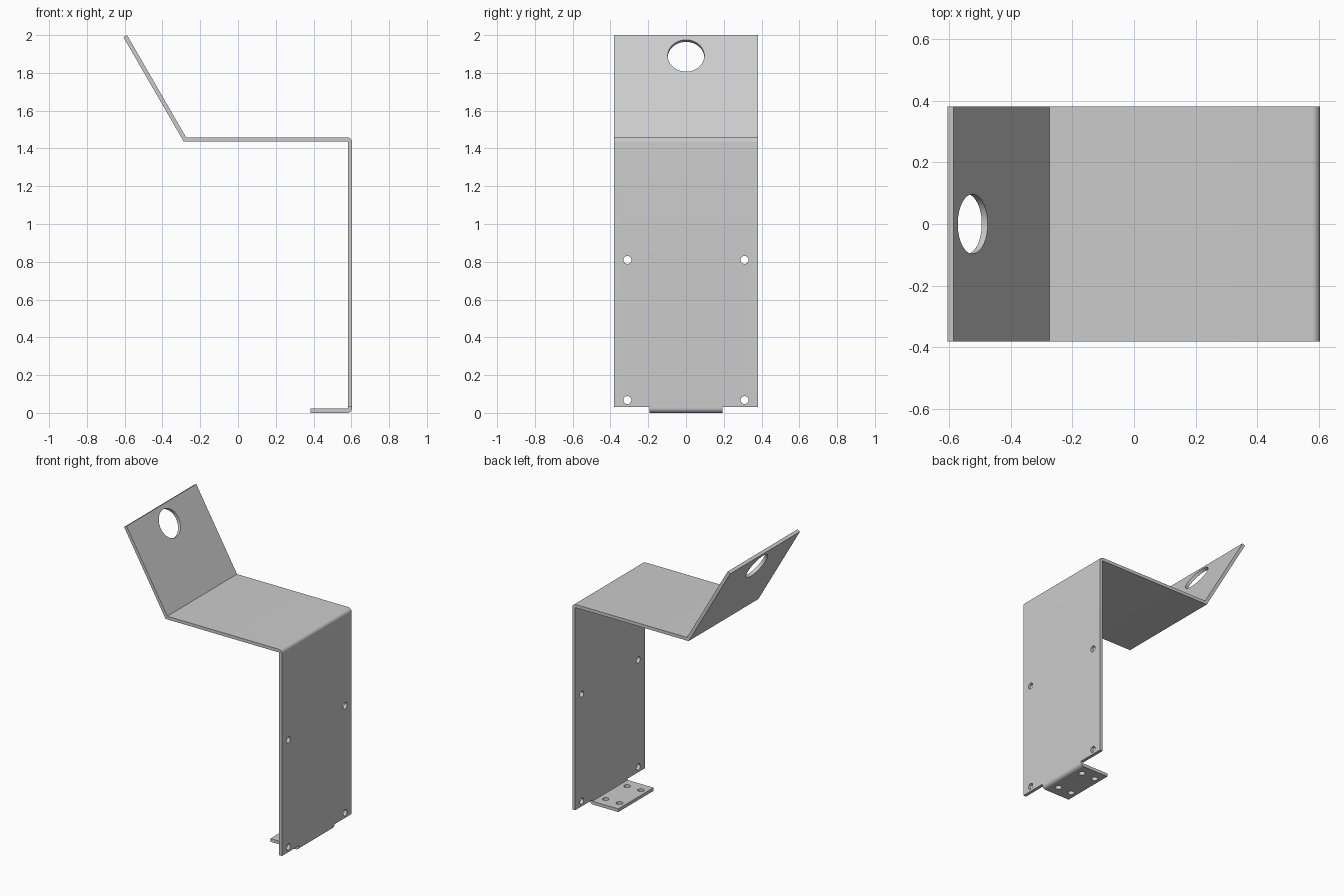
import bpy, bmesh, math
from mathutils import Vector

cube = bpy.data.objects.get("Cube")
if cube:
    bpy.data.objects.remove(cube, do_unlink=True)

steel = bpy.data.materials.new("grey_steel")
steel.use_nodes = True
GREY = (0.6, 0.6, 0.6, 1)
steel.diffuse_color = GREY
steel.node_tree.nodes["Principled BSDF"].inputs["Base Color"].default_value = GREY

# Sheet dimensions
T = 0.022            # sheet thickness
R_OUT = 0.026        # outer bend radius
R_IN = R_OUT - T
X_OUT = 0.604        # outer face of the upright
Z_TOP = 1.459        # top of the shelf
Z_LOW = 0.032        # lower edge of the upright


def arc(cx, cz, r, a0, a1, steps=8):
    """Points of an arc in the xz plane, angles in degrees."""
    angles = [math.radians(a0 + (a1 - a0) * i / steps) for i in range(steps + 1)]
    return [(cx + r * math.cos(a), cz + r * math.sin(a)) for a in angles]


def sheet(name, outline, half_width):
    """Extrude an xz outline across y."""
    bm = bmesh.new()
    face = bm.faces.new([bm.verts.new((x, -half_width, z)) for x, z in outline])
    grown = bmesh.ops.extrude_face_region(bm, geom=[face])["geom"]
    verts = [v for v in grown if isinstance(v, bmesh.types.BMVert)]
    bmesh.ops.translate(bm, verts=verts, vec=(0, 2 * half_width, 0))
    bmesh.ops.recalc_face_normals(bm, faces=bm.faces)
    mesh = bpy.data.meshes.new(name)
    bm.to_mesh(mesh)
    bm.free()
    mesh.materials.append(steel)
    obj = bpy.data.objects.new(name, mesh)
    bpy.context.collection.objects.link(obj)
    return obj


def drill(obj, center, axis, radius, segments=32):
    """Cut a round hole through the sheet along an axis."""
    turn = Vector(axis).to_track_quat("Z", "Y").to_euler()
    bpy.ops.mesh.primitive_cylinder_add(vertices=segments, radius=radius, depth=0.1,
                                        location=center, rotation=turn)
    cutter = bpy.context.object
    cutter.hide_render = True
    cutter.data.materials.append(steel)
    mod = obj.modifiers.new("hole", "BOOLEAN")
    mod.operation = "DIFFERENCE"
    mod.solver = "EXACT"
    mod.object = cutter
    bpy.context.view_layer.objects.active = obj
    bpy.ops.object.modifier_apply(modifier=mod.name)
    bpy.data.objects.remove(cutter, do_unlink=True)


def finish(obj):
    bpy.ops.object.select_all(action="DESELECT")
    obj.select_set(True)
    bpy.context.view_layer.objects.active = obj
    bpy.ops.object.shade_smooth_by_angle(angle=math.radians(30))


# Upright, shelf and sloped back in one folded sheet
bend_x, bend_z = X_OUT - R_OUT, Z_TOP - R_OUT
fold = Vector((-0.275, Z_TOP))
slope = Vector((-0.5, math.sqrt(0.75)))
outward = Vector((-math.sqrt(0.75), -0.5))
tip = fold + slope * ((2 - Z_TOP) / slope.y)
under_fold = fold + Vector((-T * math.tan(math.radians(30)), -T))
body_outline = ([(X_OUT, Z_LOW)] + arc(bend_x, bend_z, R_OUT, 0, 90)
                + [tuple(fold), tuple(tip), tuple(tip + outward * T), tuple(under_fold)]
                + arc(bend_x, bend_z, R_IN, 90, 0, 4) + [(X_OUT - T, Z_LOW)])
body = sheet("bracket_body", body_outline, 0.382)

# Large opening in the sloped back, screw holes in the upright
drill(body, (-0.533, 0, 1.886), (outward.x, 0, outward.y), 0.097, 64)
for y in (-0.31, 0.31):
    for z in (0.068, 0.81):
        drill(body, (X_OUT - T / 2, y, z), (1, 0, 0), 0.021)
finish(body)

# Narrow foot flange bent inward under the upright
flange_outline = ([(X_OUT - T, Z_LOW)] + arc(bend_x, R_OUT, R_IN, 0, -90, 4)
                  + [(0.384, T), (0.384, 0)]
                  + arc(bend_x, R_OUT, R_OUT, -90, 0) + [(X_OUT, Z_LOW)])
flange = sheet("foot_flange", flange_outline, 0.193)
for x in (0.428, 0.534):
    for y in (-0.117, 0.117):
        drill(flange, (x, y, T / 2), (0, 0, 1), 0.021)
finish(flange)
